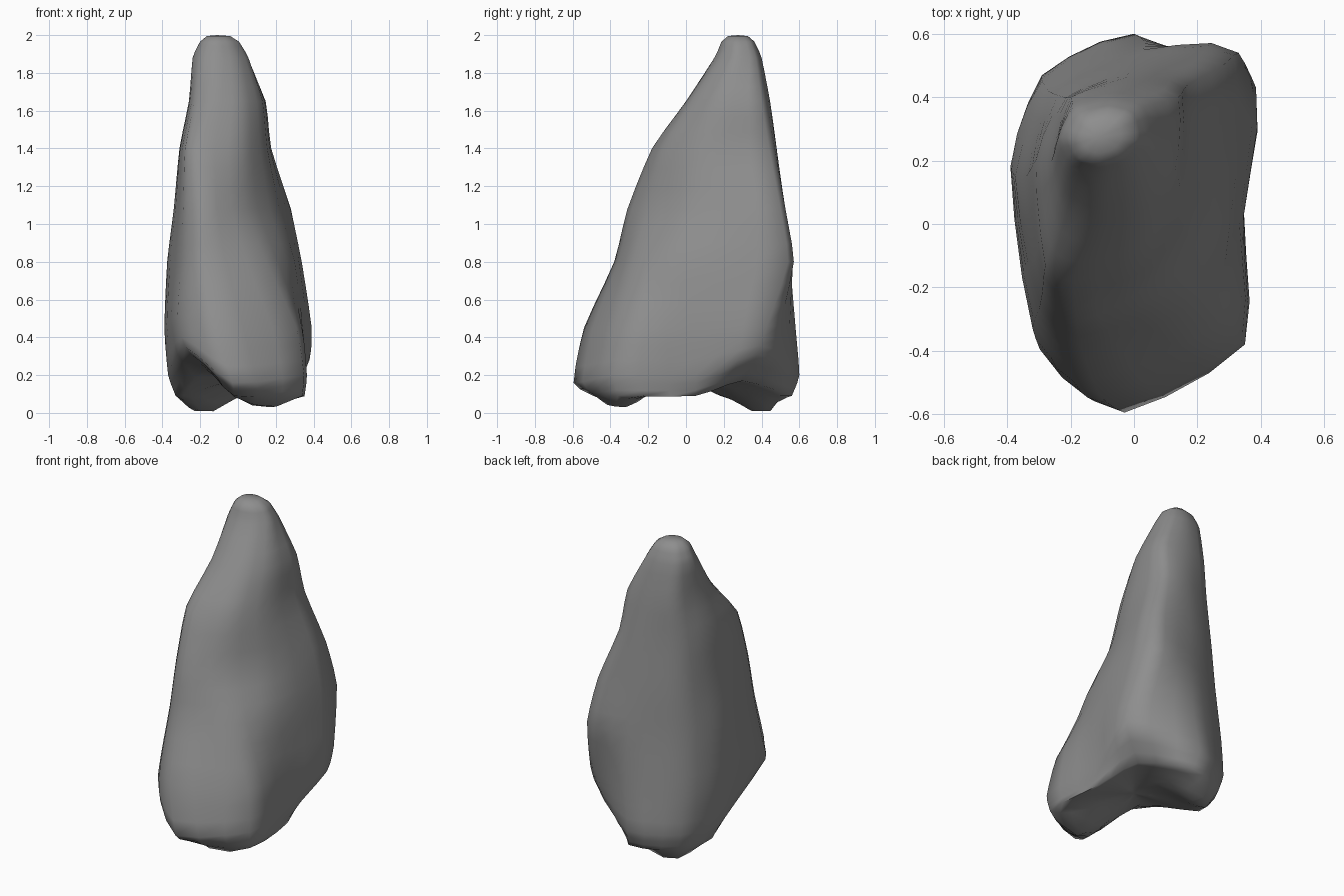
import bpy, bmesh, math
from mathutils import Vector

if "Cube" in bpy.data.objects:
    bpy.data.objects.remove(bpy.data.objects["Cube"])

# Horizontal outlines of the rock: height, then 8 points in the order
# left, front-left, front, front-right, right, back-right, back, back-left
OUTLINES = [
    (0.09, (-.33, .20), (-.17, -.15), (-.02, -.49), (.34, -.36), (.32, .05), (.22, .30), (.02, .56), (-.26, .46)),
    (0.20, (-.37, .18), (-.28, -.41), (-.03, -.595), (.35, -.38), (.345, .05), (.37, .38), (.00, .60), (-.29, .47)),
    (0.45, (-.39, .18), (-.32, -.33), (-.11, -.54), (.31, -.34), (.345, .02), (.385, .43), (.03, .58), (-.29, .45)),
    (0.80, (-.375, .15), (-.30, -.27), (-.17, -.38), (.15, -.28), (.30, -.02), (.33, .54), (.03, .55), (-.27, .42)),
    (1.08, (-.34, .15), (-.29, -.22), (-.18, -.31), (.04, -.20), (.22, .06), (.28, .50), (.00, .515), (-.25, .41)),
    (1.40, (-.31, .20), (-.28, -.13), (-.19, -.18), (.02, -.12), (.155, .09), (.17, .44), (.00, .48), (-.22, .40)),
    (1.65, (-.26, .20), (-.23, .06), (-.14, .00), (.02, .03), (.13, .17), (.14, .40), (-.02, .445), (-.20, .40)),
    (1.88, (-.24, .27), (-.20, .18), (-.11, .15), (-.01, .18), (.055, .26), (.03, .37), (-.07, .40), (-.19, .37)),
]
# The front-left and back-right corners are undercut: raise their lowest points
LIFT = {(0, 1): .14, (1, 1): .15, (2, 1): .06, (1, 2): -.04, (0, 5): .08, (1, 5): .11, (2, 5): .01}


def lobes(x, y):
    """Depth of the two lobes the rock rests on, front-right and back-left."""
    return sum(d * math.exp(-((x - cx) ** 2 + (y - cy) ** 2) / 0.022)
               for cx, cy, d in ((.14, -.33, .085), (-.17, .38, .11)))


def curve(a, b, c, d, t, round_):
    """Blend of a straight line and a Catmull-Rom curve from b to c."""
    smooth = 0.5 * (2 * b + (c - a) * t + (2 * a - 5 * b + 4 * c - d) * t * t
                    + (3 * b - a - 3 * c + d) * t ** 3)
    return b.lerp(c, t).lerp(smooth, round_)


rows = [[Vector((x, y, r[0] + LIFT.get((j, i), 0))) for i, (x, y) in enumerate(r[1:])]
        for j, r in enumerate(OUTLINES)]

# Rounded tip
tip = Vector((-.11, .275, 0))
rows.append([Vector((tip.x + (p.x - tip.x) * .7, tip.y + (p.y - tip.y) * .7, 1.965)) for p in rows[-1]])

# Smooth the outlines around and then along the height
SUB = 3
n = len(rows[0])
rows = [[curve(r[i - 1], r[i], r[(i + 1) % n], r[(i + 2) % n], s / SUB, .6)
         for i in range(n) for s in range(SUB)] for r in rows]
m = len(rows)
body = []
for j in range(m - 1):
    a, b, c, d = rows[max(j - 1, 0)], rows[j], rows[j + 1], rows[min(j + 2, m - 1)]
    for s in range(SUB):
        body.append([curve(*q, s / SUB, .5) for q in zip(a, b, c, d)])
body.append(rows[-1])
body.append([Vector((tip.x + (p.x - tip.x) * .6, tip.y + (p.y - tip.y) * .6, 1.995)) for p in rows[-1]])

# Underside rings run from the lowest outline to the middle of the arch
arch = Vector((0, 0, .18))
base = [[arch.lerp(p, k) for p in body[0]] for k in (.2, .4, .6, .75, .88)]
for ring in base:
    for p in ring:
        p.z = max(p.z - lobes(p.x, p.y), 0)
body = base + body

bm = bmesh.new()
grid = [[bm.verts.new(p) for p in ring] for ring in body]
k = len(grid[0])
for lo, hi in zip(grid, grid[1:]):
    for i in range(k):
        bm.faces.new((lo[i], lo[(i + 1) % k], hi[(i + 1) % k], hi[i]))
bottom = bm.verts.new(arch)
top = bm.verts.new((tip.x, tip.y, 2.0))
for i in range(k):
    bm.faces.new((bottom, grid[0][(i + 1) % k], grid[0][i]))
    bm.faces.new((top, grid[-1][i], grid[-1][(i + 1) % k]))
bmesh.ops.recalc_face_normals(bm, faces=bm.faces)

mesh = bpy.data.meshes.new("rock")
bm.to_mesh(mesh)
bm.free()
rock = bpy.data.objects.new("rock", mesh)
bpy.context.collection.objects.link(rock)

stone = bpy.data.materials.new("grey stone")
stone.diffuse_color = (0.27, 0.27, 0.27, 1)
stone.use_nodes = True
stone.node_tree.nodes["Principled BSDF"].inputs["Base Color"].default_value = stone.diffuse_color
mesh.materials.append(stone)

bpy.context.view_layer.objects.active = rock
rock.select_set(True)
bpy.ops.object.shade_smooth_by_angle(angle=math.radians(80))
